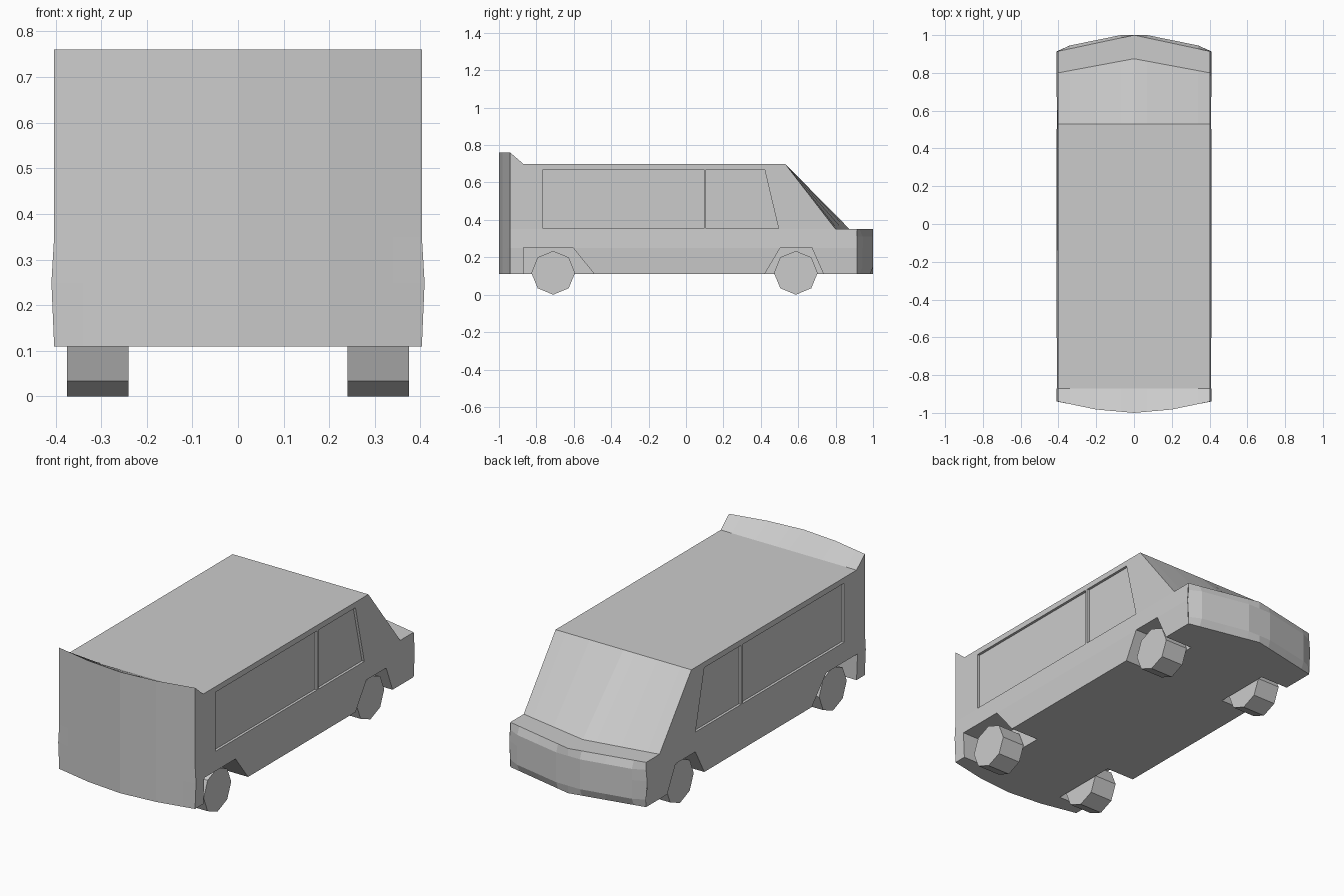
import bpy, bmesh, math

if "Cube" in bpy.data.objects:
    bpy.data.objects.remove(bpy.data.objects["Cube"])

W = 0.403  # half width of the body


def lerp(x, pts):
    """Piecewise-linear value at |x|."""
    x = abs(x)
    for (x0, y0), (x1, y1) in zip(pts, pts[1:]):
        if x <= x1 + 1e-6:
            return y0 + (y1 - y0) * (x - x0) / (x1 - x0)
    return pts[-1][1]


def make_object(name, bm):
    bmesh.ops.recalc_face_normals(bm, faces=bm.faces)
    mesh = bpy.data.meshes.new(name)
    bm.to_mesh(mesh)
    bm.free()
    obj = bpy.data.objects.new(name, mesh)
    bpy.context.collection.objects.link(obj)
    return obj


def loft(sections):
    """Skin equal-length closed sections and cap both ends."""
    bm = bmesh.new()
    rings = [[bm.verts.new(p) for p in s] for s in sections]
    n = len(rings[0])
    for a, b in zip(rings, rings[1:]):
        for i in range(n):
            j = (i + 1) % n
            bm.faces.new((a[i], a[j], b[j], b[i]))
    bm.faces.new(rings[0])
    bm.faces.new(rings[-1])
    return bm


def prism(name, profile, x0, x1):
    return make_object(name, loft([[(x, y, z) for y, z in profile] for x in (x0, x1)]))


# Side profile of the body at a given x: curved tail, V-shaped nose
def body_section(x):
    rear = lerp(x, [(0, -1.0), (0.2, -0.982), (W, -0.94)])
    glass = lerp(x, [(0, 0.875), (W, 0.80)])
    nose = lerp(x, [(0, 1.0), (W, 0.914)])
    bulge = lerp(x, [(0, 1.0), (0.07, 1.0), (0.34, 0.945), (W, 0.914)])
    return [(x, y, z) for y, z in (
        (rear, 0.11), (rear, 0.76), (-0.87, 0.70), (0.53, 0.70), (glass, 0.35),
        (nose, 0.35), (bulge, 0.31), (bulge, 0.15), (nose, 0.11))]


# Body shell with a slight swell along the lower flanks
half = [0.07, 0.2, 0.34, W]
bm = loft([body_section(x) for x in [-h for h in reversed(half)] + [0] + half])
for z in (0.25, 0.35):
    bmesh.ops.bisect_plane(bm, geom=bm.verts[:] + bm.edges[:] + bm.faces[:],
                           dist=1e-5, plane_co=(0, 0, z), plane_no=(0, 0, 1))
for v in bm.verts:
    if abs(v.co.x) > W - 0.005 and abs(v.co.z - 0.25) < 1e-3:
        v.co.x = math.copysign(0.409, v.co.x)
body = make_object("van_body", bm)

# Wheel arches and recessed side windows: (name, profile, inner x)
cuts = [
    ("rear_arch", [(-0.87, 0.05), (-0.87, 0.252), (-0.605, 0.252), (-0.49, 0.11), (-0.49, 0.05)], 0.235),
    ("front_arch", [(0.42, 0.05), (0.42, 0.11), (0.505, 0.252), (0.672, 0.252), (0.735, 0.11), (0.735, 0.05)], 0.235),
    ("rear_window", [(-0.765, 0.353), (-0.765, 0.67), (0.096, 0.67), (0.096, 0.353)], W - 0.014),
    ("front_window", [(0.108, 0.353), (0.108, 0.67), (0.42, 0.67), (0.495, 0.353)], W - 0.014),
]
for name, profile, inner in cuts:
    for side, s in (("right", 1), ("left", -1)):
        cutter = prism(f"{side}_{name}_cutter", profile, s * inner, s * 0.5)
        cutter.hide_render = True
        cutter.hide_set(True)
        mod = body.modifiers.new(cutter.name, 'BOOLEAN')
        mod.operation = 'DIFFERENCE'
        mod.solver = 'EXACT'
        mod.object = cutter

# Eight-sided wheels
R = 0.117
for end, y in (("rear", -0.71), ("front", 0.587)):
    ring = [(y + R * math.sin(i * math.pi / 4), R + R * math.cos(i * math.pi / 4)) for i in range(8)]
    for side, s in (("right", 1), ("left", -1)):
        prism(f"{end}_{side}_wheel", ring, s * 0.24, s * 0.375)
